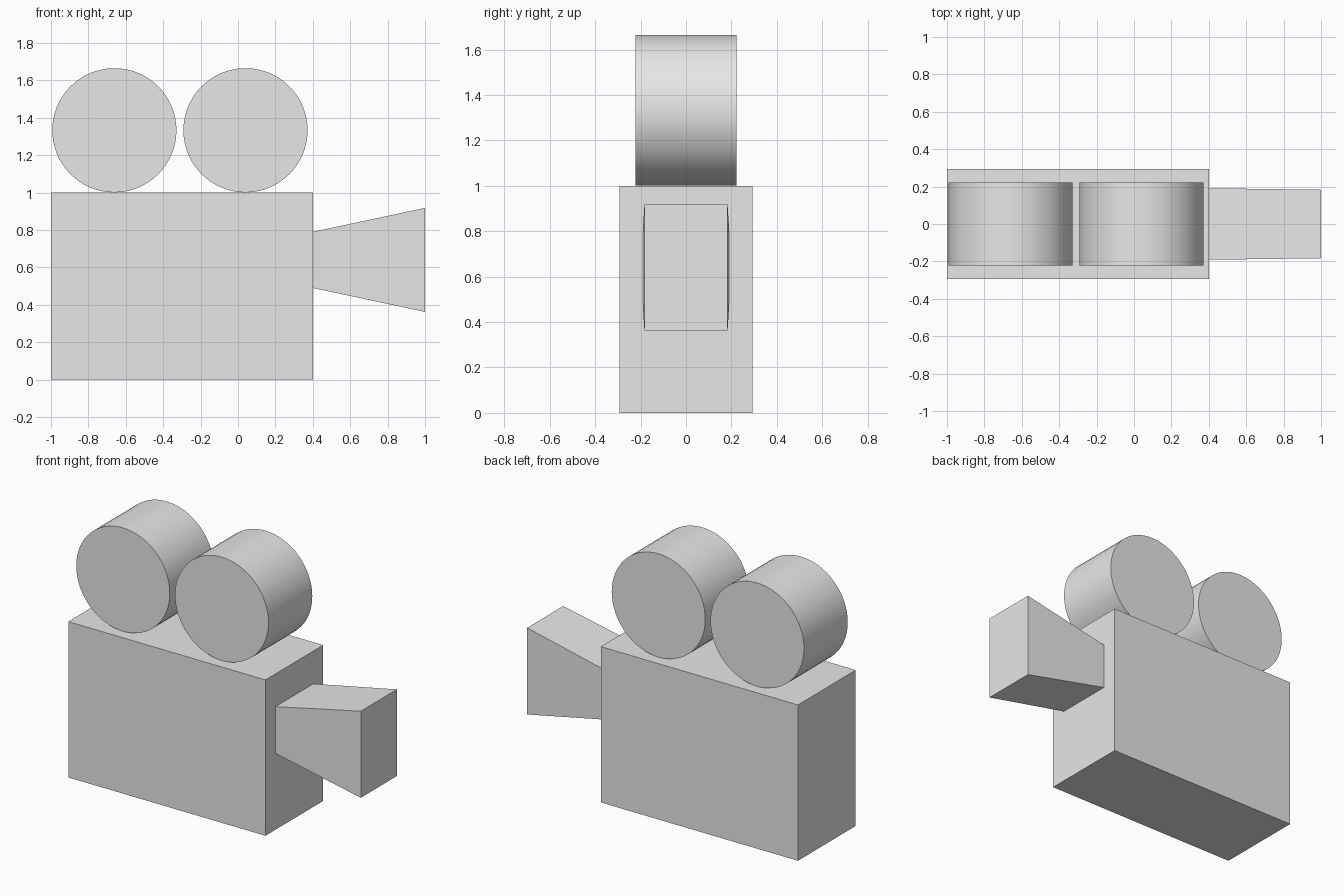
import bpy
import bmesh
from math import pi, radians
from mathutils import Matrix, Vector

default = bpy.data.objects.get("Cube")
if default:
    bpy.data.objects.remove(default, do_unlink=True)

# Single plain grey material
grey = bpy.data.materials.new("light grey")
grey.use_nodes = True
colour = (0.8, 0.8, 0.8, 1)
grey.diffuse_color = colour
grey.node_tree.nodes["Principled BSDF"].inputs["Base Color"].default_value = colour


def make_object(name, bm):
    bmesh.ops.recalc_face_normals(bm, faces=bm.faces)
    mesh = bpy.data.meshes.new(name)
    bm.to_mesh(mesh)
    bm.free()
    mesh.materials.append(grey)
    obj = bpy.data.objects.new(name, mesh)
    bpy.context.collection.objects.link(obj)
    return obj


def make_box(name, centre, size):
    bm = bmesh.new()
    bmesh.ops.create_cube(bm, size=1)
    for v in bm.verts:
        v.co = Vector(centre) + v.co * Vector(size)
    return make_object(name, bm)


def make_reel(name, x):
    bm = bmesh.new()
    bmesh.ops.create_cone(
        bm, cap_ends=True, segments=64, radius1=0.332, radius2=0.332, depth=0.444,
        matrix=Matrix.Translation((x, 0, 1.333)) @ Matrix.Rotation(pi / 2, 4, "X"))
    obj = make_object(name, bm)
    bpy.ops.object.select_all(action="DESELECT")
    obj.select_set(True)
    bpy.context.view_layer.objects.active = obj
    bpy.ops.object.shade_smooth_by_angle(angle=radians(30))


# Camera body
make_box("body", (-0.3, 0, 0.5), (1.4, 0.586, 1))

# Film reels on top
make_reel("rear_reel", -0.661)
make_reel("front_reel", 0.04)

# Lens hood, flaring in height away from the body
hood = make_box("lens_hood", (0.7, 0, 0.64), (0.6, 0.366, 0.556))
for v in hood.data.vertices:
    if v.co.x < 0.5:
        v.co.y *= 1.045
        v.co.z = 0.64 + (v.co.z - 0.64) * 0.54
